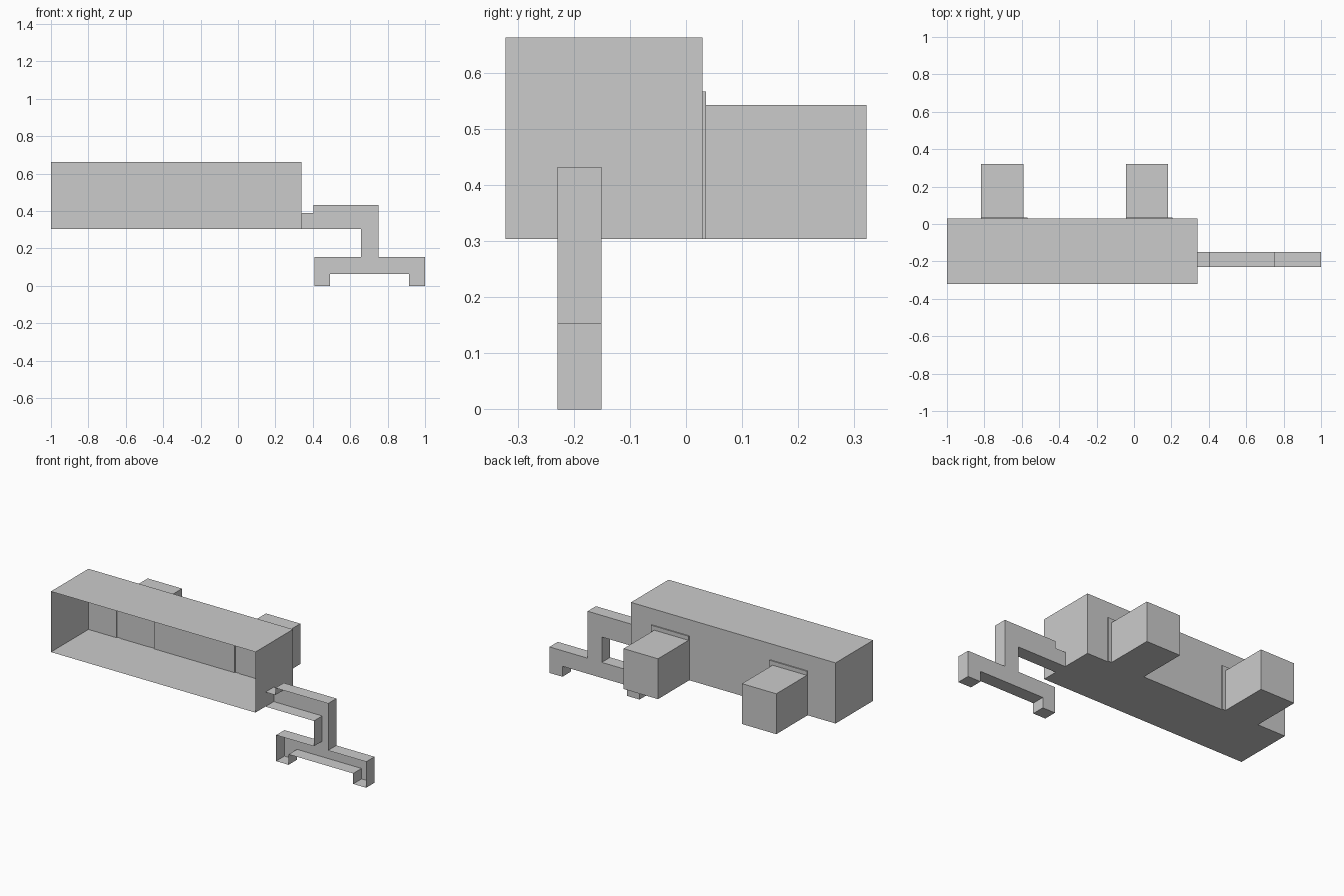
import bpy

if "Cube" in bpy.data.objects:
    bpy.data.objects.remove(bpy.data.objects["Cube"])


def rect(x0, x1, z0, z1):
    return [(x0, z0), (x1, z0), (x1, z1), (x0, z1)]


def shell(name, outline, front, back, cap=None, skip=()):
    """Thin shell, open at the front: outline (x, z) swept along y, closed by a back cap."""
    n = len(outline)
    verts = [(x, front, z) for x, z in outline] + [(x, back, z) for x, z in outline]
    faces = [(i, i + n, (i + 1) % n + n, (i + 1) % n) for i in range(n) if i not in skip]
    if cap:
        start = len(verts)
        verts += [(x, back, z) for x, z in cap]
        faces.append(tuple(range(start, start + len(cap))))
    else:
        faces.append(tuple(range(n, 2 * n)))
    # wind every face outward
    faces = [tuple(reversed(f)) for f in faces]
    mesh = bpy.data.meshes.new(name)
    mesh.from_pydata(verts, [], faces)
    mesh.update()
    obj = bpy.data.objects.new(name, mesh)
    bpy.context.collection.objects.link(obj)
    return obj


FLOOR, ROOF, BACK = 0.304, 0.663, 0.029
DOOR_BACK, DOOR_TOP = 0.036, 0.567
doors = [-0.817, -0.042]      # left edge of each door recess

# Long body, open at the front, with two door recesses cut in the back wall
back_wall = [(-1, FLOOR)]
for x in doors:
    back_wall += [(x, FLOOR), (x, DOOR_TOP), (x + 0.247, DOOR_TOP), (x + 0.247, FLOOR)]
back_wall += [(0.34, FLOOR), (0.34, ROOF), (-1, ROOF)]
shell("body", rect(-1, 0.34, FLOOR, ROOF), -0.322, BACK, back_wall)

for i, x in enumerate(doors, 1):
    # Shallow door recess standing out behind the wall
    shell(f"door_recess_{i}", rect(x, x + 0.247, FLOOR, DOOR_TOP), BACK, DOOR_BACK)
    # Door leaf inside the recess
    leaf = shell(f"door_leaf_{i}", rect(x + 0.027, x + 0.22, FLOOR, 0.538), DOOR_BACK, DOOR_BACK - 0.003)
    leaf.data.flip_normals()
    # Rear compartment
    shell(f"rear_box_{i}", rect(x, x + 0.225, FLOOR, 0.543), DOOR_BACK, 0.322)

# Stepped arm with a two-footed base, open at the front; it joins the body at its left end
arm = [(0.34, 0.304), (0.657, 0.304), (0.657, 0.154), (0.41, 0.154), (0.41, 0),
       (0.492, 0), (0.492, 0.062), (0.915, 0.062), (0.915, 0), (1, 0),
       (1, 0.154), (0.75, 0.154), (0.75, 0.432), (0.405, 0.432), (0.405, 0.39), (0.34, 0.39)]
shell("arm", arm, -0.229, -0.151, skip=(len(arm) - 1,))
